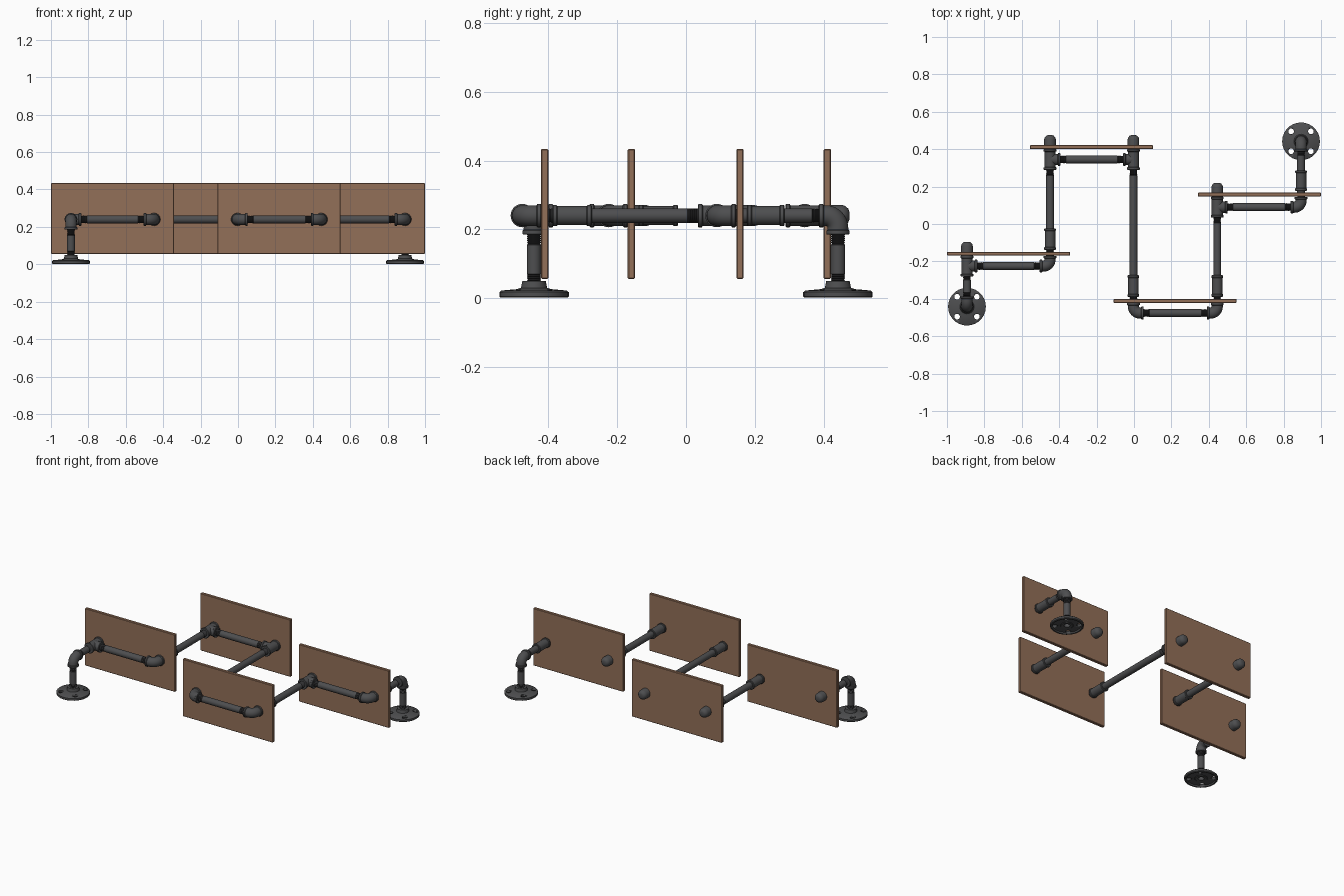
import bpy, bmesh, math
from mathutils import Vector, Matrix

cube = bpy.data.objects.get("Cube")
if cube:
    bpy.data.objects.remove(cube, do_unlink=True)

AXIS_Z = 0.24      # height of the horizontal pipe run
PIPE_R = 0.021
FIT_R = 0.03       # elbow and tee body radius
ARM = 0.055        # fitting reach from its centre
BEND = 0.036
SEG = 28
X, Y, Z = Vector((1, 0, 0)), Vector((0, 1, 0)), Vector((0, 0, 1))


def material(name, color, rough, metal=0.0):
    m = bpy.data.materials.new(name)
    m.use_nodes = True
    m.diffuse_color = (*color, 1)
    bsdf = m.node_tree.nodes["Principled BSDF"]
    bsdf.inputs["Base Color"].default_value = (*color, 1)
    bsdf.inputs["Roughness"].default_value = rough
    bsdf.inputs["Metallic"].default_value = metal
    return m


IRON = material("dark iron", (0.075, 0.076, 0.079), 0.5)
THREAD = material("black thread", (0.03, 0.03, 0.032), 0.6)
WOOD = material("brown wood", (0.29, 0.16, 0.098), 0.7)


def finish(name, bm, mat):
    """Turn a bmesh into a smooth object that keeps its hard edges."""
    bmesh.ops.remove_doubles(bm, verts=bm.verts, dist=0.00005)
    bmesh.ops.recalc_face_normals(bm, faces=bm.faces)
    mesh = bpy.data.meshes.new(name)
    bm.to_mesh(mesh)
    bm.free()
    mesh.materials.append(mat)
    mesh.shade_smooth()
    mesh.set_sharp_from_angle(angle=math.radians(35))
    ob = bpy.data.objects.new(name, mesh)
    bpy.context.collection.objects.link(ob)
    return ob


def lathe(name, profile, pos, direction, mat):
    """Revolve (radius, height) points around an axis."""
    bm = bmesh.new()
    verts = [bm.verts.new((r, 0, h)) for r, h in profile]
    edges = [bm.edges.new(pair) for pair in zip(verts, verts[1:])]
    bmesh.ops.spin(bm, geom=verts + edges, cent=(0, 0, 0), axis=Z,
                   angle=math.tau, steps=SEG)
    rot = direction.to_track_quat('Z', 'Y').to_matrix().to_4x4()
    bm.transform(Matrix.Translation(pos) @ rot)
    return finish(name, bm, mat)


def collar(name, centre, d, start):
    """Fitting arm from its body out to a thicker rim."""
    lathe(name, [(FIT_R, start), (FIT_R, ARM - 0.014), (0.034, ARM - 0.011),
                 (0.034, ARM - 0.002), (0.032, ARM), (0, ARM)], centre, d, IRON)


def elbow(name, centre, d1, d2):
    """Quarter bend joining two perpendicular arms."""
    bm = bmesh.new()
    rot = d1.to_track_quat('Z', 'Y').to_matrix().to_4x4()
    ring = bmesh.ops.create_circle(bm, segments=SEG, radius=FIT_R,
                                   matrix=Matrix.Translation(centre + BEND * d1) @ rot)["verts"]
    bmesh.ops.spin(bm, geom=ring + bm.edges[:], cent=centre + BEND * (d1 + d2),
                   axis=d2.cross(d1), angle=math.pi / 2, steps=10)
    finish(name + "_bend", bm, IRON)
    for i, d in enumerate((d1, d2)):
        collar(f"{name}_arm_{i + 1}", centre, d, BEND)


def tee(name, centre, branch):
    """Straight body along y with one side branch."""
    for label, d in (("front", -Y), ("back", Y), ("side", branch)):
        collar(f"{name}_{label}_arm", centre, d, 0)


def pipe(name, a, b, thread=0.03):
    """Straight pipe with threaded ends."""
    d = (b - a).normalized()
    length = (b - a).length
    lathe(name, [(PIPE_R, thread), (PIPE_R, length - thread)], a, d, IRON)
    count = 5
    step = thread / count
    teeth = [(PIPE_R, 0)]
    for i in range(count):
        teeth += [(PIPE_R - 0.003, (i + 0.5) * step), (PIPE_R, (i + 1) * step)]
    lathe(name + "_start_thread", teeth, a, d, THREAD)
    lathe(name + "_end_thread", teeth, b, -d, THREAD)


def coupling(name, pos, length):
    """Sleeve with a raised rim at each end, running along +y."""
    lathe(name, [(0, 0), (0.028, 0), (0.031, 0.003), (0.031, 0.012), (0.028, 0.015),
                 (0.028, length - 0.015), (0.031, length - 0.012),
                 (0.031, length - 0.003), (0.028, length), (0, length)], pos, Y, IRON)


def cap(name, x, start, end):
    """Rounded end cap behind a board."""
    n = end - start
    lathe(name, [(0.031, 0), (0.031, n - 0.022), (0.028, n - 0.012),
                 (0.02, n - 0.003), (0.012, n), (0, n)], at(x, start), Y, IRON)


def at(x, y, z=AXIS_Z):
    return Vector((x, y, z))


def board(name, x, y):
    bm = bmesh.new()
    bmesh.ops.create_cube(bm, size=1)
    bm.transform(Matrix.Translation(at(x, y, 0.245)) @ Matrix.Diagonal((0.658, 0.021, 0.378, 1)))
    bmesh.ops.bevel(bm, geom=bm.edges[:], offset=0.003, segments=1, affect='EDGES')
    ob = finish(name, bm, WOOD)
    ob.data.shade_flat()


def flange(name, x, y):
    """Round wall plate with a hub, hollow underside and four screw holes."""
    ob = lathe(name, [(0.018, 0.045), (0.018, 0.008), (0.036, 0.006), (0.04, 0.009),
                      (0.084, 0.009), (0.088, 0.001), (0.097, 0.001), (0.101, 0.005),
                      (0.101, 0.017), (0.095, 0.022), (0.05, 0.026), (0.038, 0.03),
                      (0.034, 0.05), (0.018, 0.05), (0.018, 0.045)], at(x, y, 0), Z, IRON)
    bm = bmesh.new()
    for k in range(4):
        a = math.pi / 4 + k * math.pi / 2
        spot = at(x + 0.075 * math.cos(a), y + 0.075 * math.sin(a), 0.02)
        bmesh.ops.create_cone(bm, cap_ends=True, segments=20, radius1=0.015, radius2=0.015,
                              depth=0.08, matrix=Matrix.Translation(spot))
    cutter = finish(name + "_hole_cutter", bm, IRON)
    cutter.hide_render = True
    cutter.hide_set(True)
    mod = ob.modifiers.new("screw holes", 'BOOLEAN')
    mod.operation, mod.object, mod.solver = 'DIFFERENCE', cutter, 'EXACT'
    # Bake the holes, then drop the cutter
    bpy.context.view_layer.update()
    baked = bpy.data.meshes.new_from_object(ob.evaluated_get(bpy.context.evaluated_depsgraph_get()))
    ob.modifiers.clear()
    ob.data = baked
    bpy.data.objects.remove(cutter, do_unlink=True)


# Pipe lines, from the right end to the left end
X1, X2, X3, X4, X5 = -0.893, -0.449, -0.003, 0.445, 0.893
ROW1, ROW2, ROW3, ROW4 = -0.225, 0.345, -0.476, 0.09
END = 0.442

# Boards
for name, x, y in (("right_board", -0.67, -0.159), ("back_board", -0.227, 0.411),
                   ("front_board", 0.22, -0.411), ("left_board", 0.67, 0.157)):
    board(name, x, y)

# Feet: flange, riser and top elbow
for side, x, y, d in (("right", X1, -END, Y), ("left", X5, END, -Y)):
    flange(side + "_flange", x, y)
    pipe(side + "_riser", at(x, y, 0.04), at(x, y, AXIS_Z - ARM))
    elbow(side + "_top_elbow", at(x, y), -Z, d)

# Tees and the capped stubs behind their boards
for name, x, y, branch in (("right_tee", X1, ROW1, X), ("back_right_tee", X2, ROW2, X),
                           ("back_left_tee", X3, ROW2, -X), ("left_tee", X4, ROW4, X)):
    tee(name, at(x, y), branch)
    cap(name + "_cap", x, y + ARM, y + 0.13)

# Elbows and the couplings behind their boards
for name, x, y, d, size in (("right_elbow", X2, ROW1, -X, 0.115),
                            ("front_right_elbow", X3, ROW3, X, 0.115),
                            ("front_left_elbow", X4, ROW3, -X, 0.115),
                            ("left_elbow", X5, ROW4, -X, 0.11)):
    elbow(name, at(x, y), d, Y)
    coupling(name + "_coupling", at(x, y + 0.087), size)

# Cross pipes in front of the boards
for name, xa, xb, y in (("right_cross_pipe", X1, X2, ROW1), ("back_cross_pipe", X2, X3, ROW2),
                        ("front_cross_pipe", X3, X4, ROW3), ("left_cross_pipe", X4, X5, ROW4)):
    pipe(name, at(xa + ARM, y), at(xb - ARM, y))

# Depth pipes running between the boards
for name, x, ya, yb, t in (("right_end_pipe", X1, -END, ROW1, 0.02),
                           ("right_depth_pipe", X2, ROW1, ROW2, 0.03),
                           ("middle_depth_pipe", X3, ROW3, ROW2, 0.03),
                           ("left_depth_pipe", X4, ROW3, ROW4, 0.03),
                           ("left_end_pipe", X5, ROW4, END, 0.02)):
    pipe(name, at(x, ya + ARM), at(x, yb - ARM), t)
